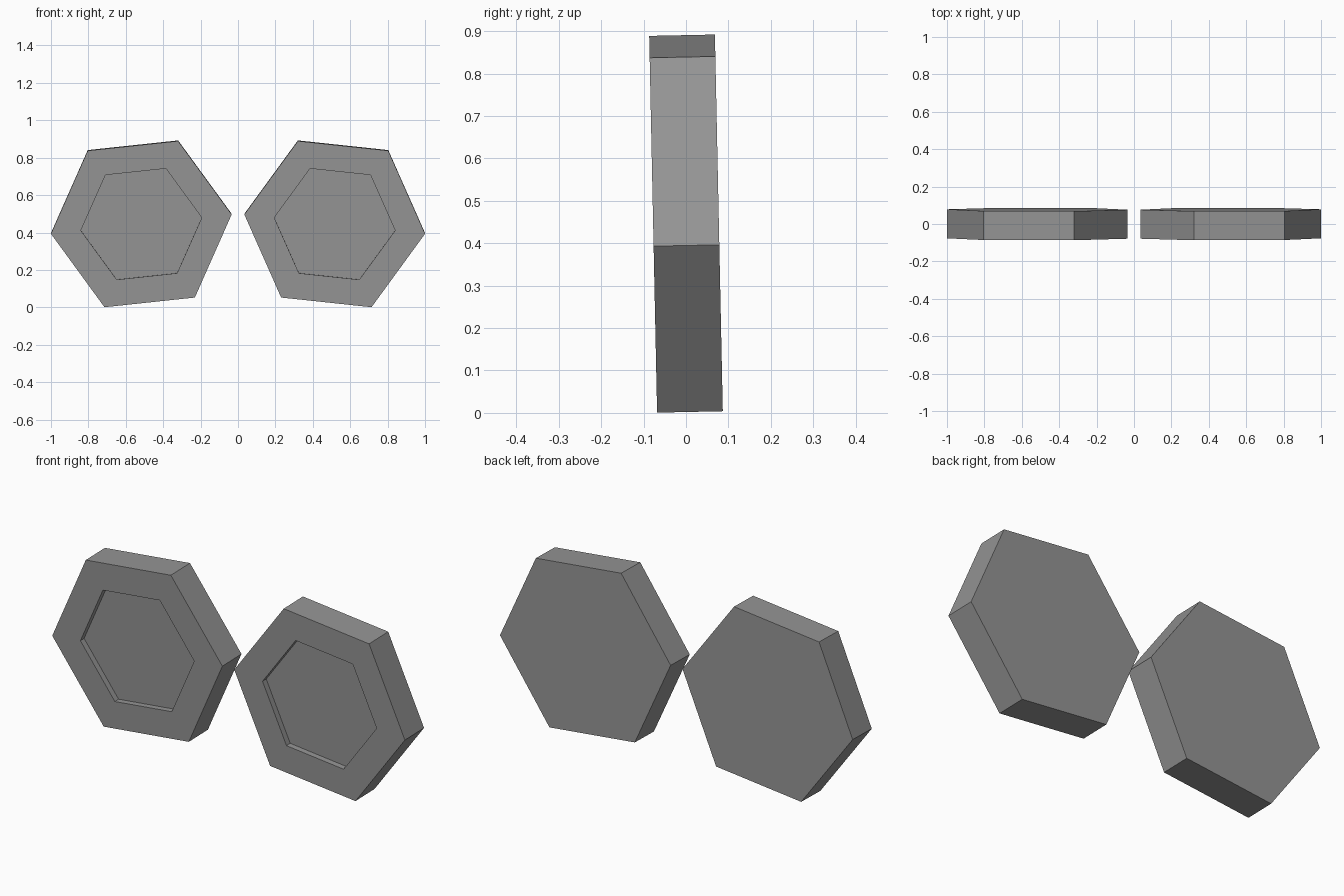
import bpy, bmesh
from math import cos, sin, radians
from mathutils import Matrix, Vector

cube = bpy.data.objects.get("Cube")
if cube:
    bpy.data.objects.remove(cube, do_unlink=True)

RADIUS, INNER_RADIUS = 0.486, 0.30
THICKNESS, RECESS = 0.155, 0.03
TWIST, LEAN = 6.1, 1.2

grey = bpy.data.materials.new("mid grey")
grey.use_nodes = True
colour = (0.3, 0.3, 0.3, 1)
grey.diffuse_color = colour
grey.node_tree.nodes["Principled BSDF"].inputs["Base Color"].default_value = colour


def hex_plate(name, side):
    """Hexagonal plate with a hexagonal recess sunk into its front."""
    bm = bmesh.new()
    angles = [radians(60 * i - side * TWIST) for i in range(6)]
    back = bm.faces.new([bm.verts.new((RADIUS * cos(a), RADIUS * sin(a), -THICKNESS / 2))
                         for a in angles])

    # Thicken the hexagon towards the front
    grown = bmesh.ops.extrude_face_region(bm, geom=[back], use_keep_orig=True)["geom"]
    bmesh.ops.translate(bm, vec=Vector((0, 0, THICKNESS)),
                        verts=[v for v in grown if isinstance(v, bmesh.types.BMVert)])
    bmesh.ops.recalc_face_normals(bm, faces=bm.faces[:])

    # Inset the front face and sink it
    bm.normal_update()
    front = max(bm.faces, key=lambda f: f.calc_center_median().z)
    bmesh.ops.inset_individual(bm, faces=[front],
                               thickness=(RADIUS - INNER_RADIUS) * cos(radians(30)))
    floor = bmesh.ops.extrude_discrete_faces(bm, faces=[front])["faces"][0]
    bmesh.ops.translate(bm, vec=Vector((0, 0, -RECESS)), verts=floor.verts[:])
    bmesh.ops.recalc_face_normals(bm, faces=bm.faces[:])

    # Stand the plate up with a slight forward lean
    bm.transform(Matrix.Translation((side * 0.517, 0, 0.4465))
                 @ Matrix.Rotation(radians(90 + LEAN), 4, "X"))
    mesh = bpy.data.meshes.new(name)
    bm.to_mesh(mesh)
    bm.free()
    mesh.materials.append(grey)
    bpy.context.collection.objects.link(bpy.data.objects.new(name, mesh))


hex_plate("left_hex_plate", 1)
hex_plate("right_hex_plate", -1)
